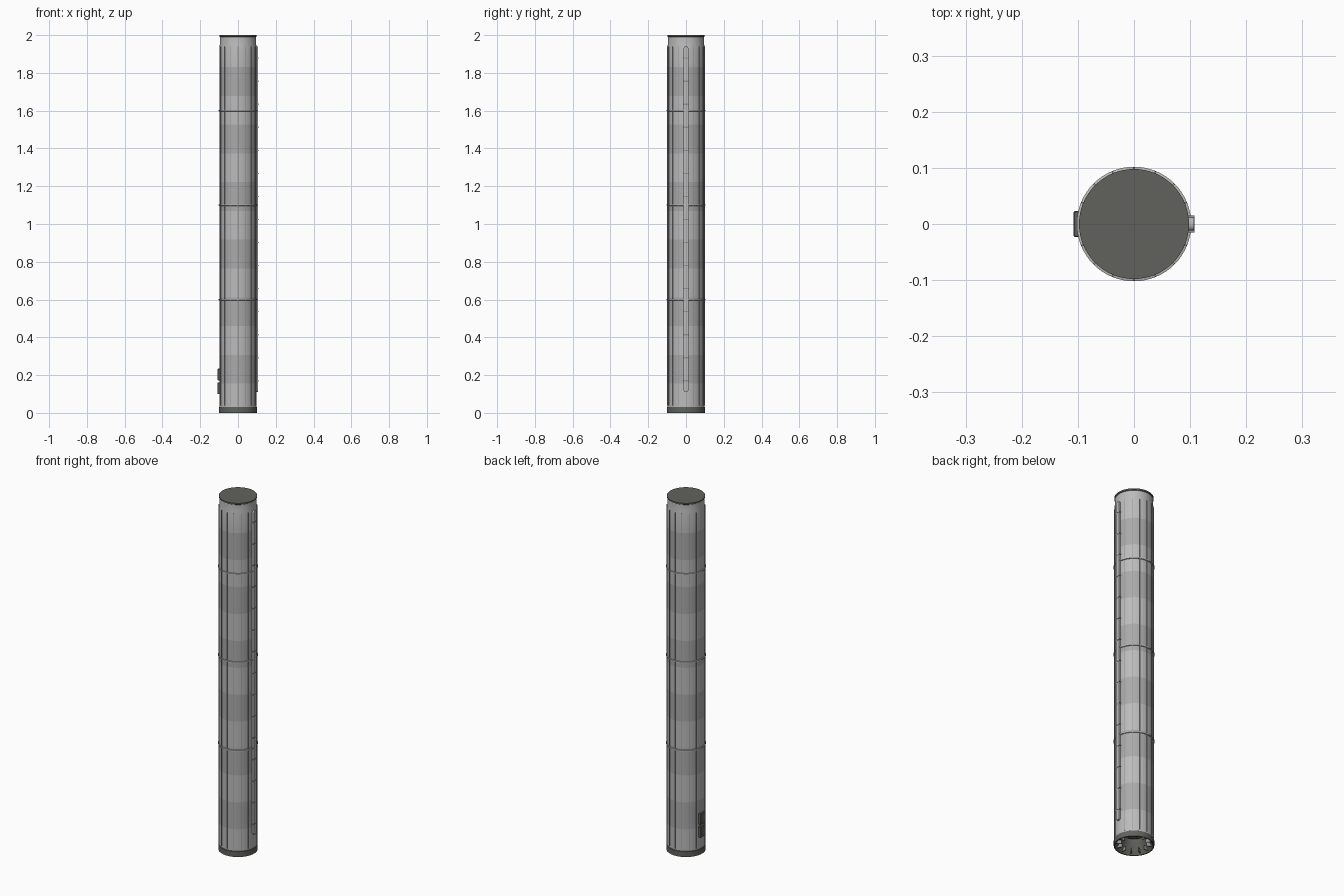
import bpy, bmesh, math
from mathutils import Matrix, Vector

if "Cube" in bpy.data.objects:
    bpy.data.objects.remove(bpy.data.objects["Cube"])


def material(name, v):
    m = bpy.data.materials.new(name)
    m.use_nodes = True
    m.diffuse_color = (*v, 1)
    m.node_tree.nodes["Principled BSDF"].inputs["Base Color"].default_value = (*v, 1)
    return m


LIGHT = material("light steel", (0.50, 0.50, 0.50))
MID = material("mid steel", (0.40, 0.40, 0.40))
TRIM = material("trim grey", (0.30, 0.30, 0.30))
DARK = material("dark grey", (0.12, 0.12, 0.11))
SIDES = 64


def finish(name, bm, mats, smooth=True):
    bmesh.ops.recalc_face_normals(bm, faces=bm.faces)
    mesh = bpy.data.meshes.new(name)
    bm.to_mesh(mesh)
    bm.free()
    ob = bpy.data.objects.new(name, mesh)
    bpy.context.collection.objects.link(ob)
    for m in mats:
        mesh.materials.append(m)
    if smooth:
        bpy.ops.object.select_all(action="DESELECT")
        ob.select_set(True)
        bpy.context.view_layer.objects.active = ob
        bpy.ops.object.shade_smooth_by_angle(angle=math.radians(35))
    return ob


def lathe(name, profile, mats, rule=None):
    """Spin a radius/height profile about the z axis."""
    bm = bmesh.new()
    vs = [bm.verts.new((r, 0, z)) for r, z in profile]
    es = [bm.edges.new(p) for p in zip(vs, vs[1:])]
    bmesh.ops.spin(bm, geom=vs + es, cent=(0, 0, 0), axis=(0, 0, 1),
                   angle=math.tau, steps=SIDES, use_duplicate=False)
    bmesh.ops.remove_doubles(bm, verts=bm.verts, dist=1e-5)
    if rule:
        for f in bm.faces:
            f.material_index = rule(f.calc_center_median())
    return finish(name, bm, mats)


def add_box(bm, size, centre, angle=0):
    mat = (Matrix.Rotation(angle, 4, "Z") @ Matrix.Translation(centre)
           @ Matrix.Diagonal((*size, 1)))
    bmesh.ops.create_cube(bm, size=1, matrix=mat)


# banded tank body with a narrower neck
RING = 0.1523
R = 0.098
body = [(R, 0.03)] + [(R, 0.003 + RING * i) for i in range(1, 13)]
body += [(R, 1.94), (0.095, 1.955), (0.095, 1.992)]
lathe("tank_body", body, [LIGHT, MID],
      lambda c: int((c.z - 0.003) / RING) % 2 if c.z < 1.83 else 0)

# dark top cap and base skirt, open underneath
lathe("top_cap", [(0.095, 1.99), (0.098, 1.992), (0.098, 2.0), (0, 2.0)], [DARK])
lathe("base_skirt", [(R, 0.032), (0.101, 0.03), (0.101, 0), (0.096, 0),
                     (0.06, 0.05), (0.055, 0.07), (0, 0.07)], [DARK])

# radial braces inside the skirt
bm = bmesh.new()
for i in range(12):
    add_box(bm, (0.03, 0.004, 0.02), (0.078, 0, 0.016), math.tau * i / 12)
finish("skirt_braces", bm, [TRIM], False)

# joint flanges
for i, z in enumerate((0.6, 1.1, 1.6)):
    lathe(f"joint_flange_{i + 1}", [(R, z - 0.004), (0.102, z - 0.003),
                                    (0.102, z + 0.003), (R, z + 0.004)], [LIGHT])

# thin vertical stringers
bm = bmesh.new()
for i in range(16):
    if i % 8:
        add_box(bm, (0.004, 0.003, 1.9), (0.099, 0, 0.99), math.tau * i / 16)
finish("stringers", bm, [TRIM], False)

# cable raceway with rounded ends and clips
bm = bmesh.new()
add_box(bm, (0.014, 0.024, 1.83), (0.1, 0, 1.025))
ends = [e for e in bm.edges
        if abs((e.verts[0].co - e.verts[1].co).normalized().x) > 0.9]
bmesh.ops.bevel(bm, geom=ends, offset=0.01, segments=4, affect="EDGES", profile=0.5)
finish("cable_raceway", bm, [LIGHT])
bm = bmesh.new()
for i in range(15):
    add_box(bm, (0.014, 0.03, 0.006), (0.101, 0, 0.17 + i * 0.122))
finish("raceway_clips", bm, [TRIM], False)

# umbilical boxes on the opposite side
bm = bmesh.new()
for z in (0.13, 0.203):
    add_box(bm, (0.016, 0.046, 0.062), (-0.1, 0, z))
bmesh.ops.bevel(bm, geom=bm.edges[:], offset=0.002, segments=1, affect="EDGES")
finish("umbilical_boxes", bm, [DARK], False)
